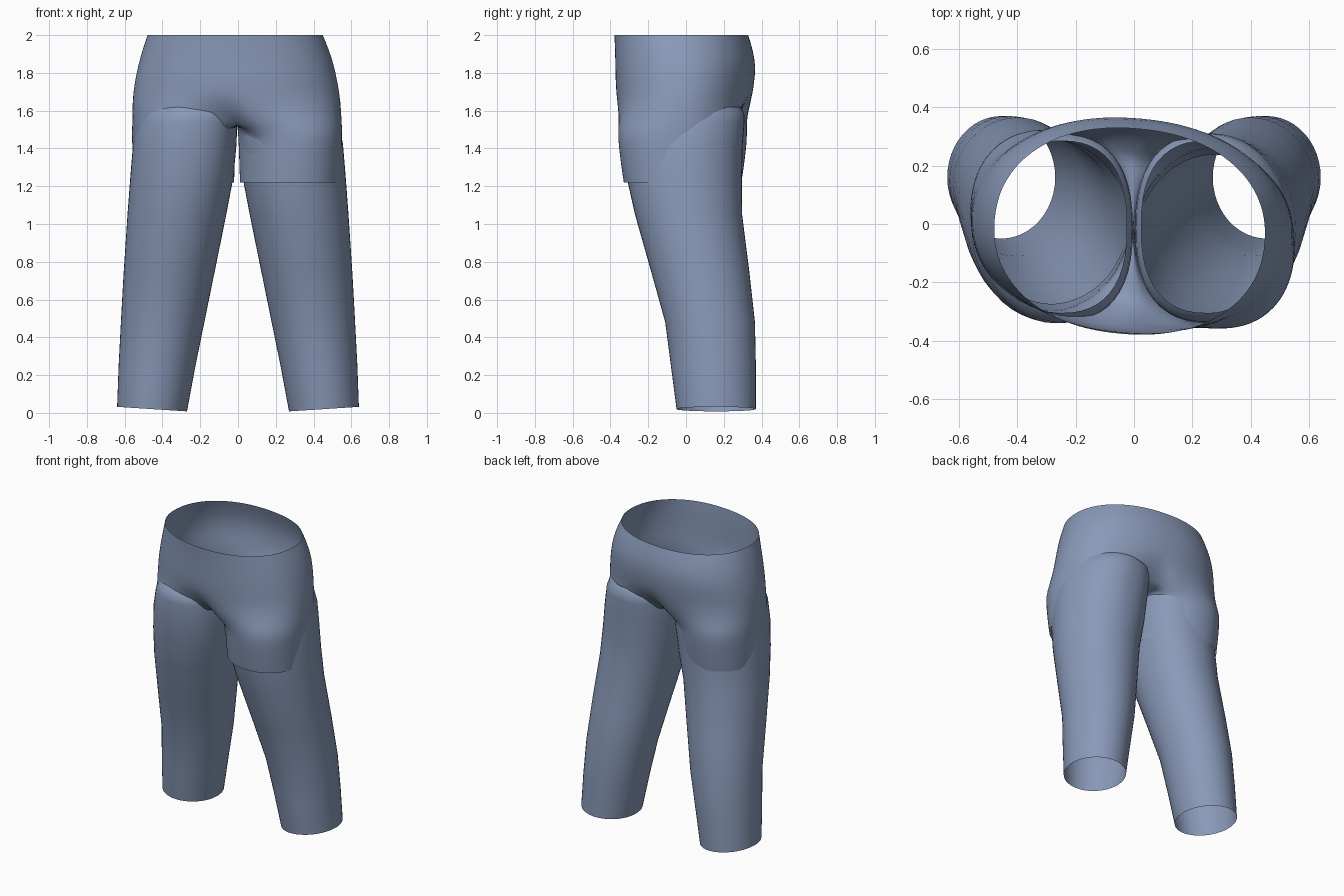
import bpy, bmesh
from math import sin, cos, pi, radians, copysign

if "Cube" in bpy.data.objects:
    bpy.data.objects.remove(bpy.data.objects["Cube"])

cloth = bpy.data.materials.new("slate_blue")
cloth.diffuse_color = (0.25, 0.32, 0.48, 1)
cloth.use_nodes = True
cloth.node_tree.nodes["Principled BSDF"].inputs["Base Color"].default_value = cloth.diffuse_color


def make_object(name, bm, subdivide=0):
    bmesh.ops.remove_doubles(bm, verts=bm.verts, dist=0.0005)
    bmesh.ops.recalc_face_normals(bm, faces=bm.faces)
    for f in bm.faces:
        f.smooth = True
    me = bpy.data.meshes.new(name)
    bm.to_mesh(me)
    bm.free()
    me.materials.append(cloth)
    ob = bpy.data.objects.new(name, me)
    bpy.context.collection.objects.link(ob)
    if subdivide:
        mod = ob.modifiers.new("Smooth", 'SUBSURF')
        mod.levels = mod.render_levels = subdivide
    return ob


def loft(bm, rings, closed):
    rows = [[bm.verts.new(p) for p in ring] for ring in rings]
    for a, b in zip(rows, rows[1:]):
        n = len(a)
        for i in range(n if closed else n - 1):
            j = (i + 1) % n
            bm.faces.new((a[i], a[j], b[j], b[i]))


def spow(v, e):
    return copysign(abs(v) ** e, v)


# Trouser legs: z, inner x, outer x, front y, back y, squareness of inner half
LEG = [
    (0.02, 0.27, 0.640, -0.05, 0.370, 1.00),
    (0.25, 0.225, 0.632, -0.08, 0.370, 1.00),
    (0.48, 0.178, 0.620, -0.11, 0.365, 1.00),
    (0.75, 0.123, 0.605, -0.185, 0.335, 0.98),
    (1.05, 0.062, 0.585, -0.270, 0.297, 0.95),
    (1.25, 0.024, 0.570, -0.315, 0.296, 0.88),
    (1.42, 0.008, 0.556, -0.335, 0.300, 0.82),
    (1.54, 0.004, 0.535, -0.340, 0.310, 0.80),
    (1.59, 0.008, 0.515, -0.335, 0.308, 0.80),
    (1.62, 0.025, 0.490, -0.305, 0.285, 0.80),
]


def leg(name, side):
    rings = []
    for z, x0, x1, y0, y1, e in LEG:
        ring = []
        for i in range(48):
            t = 2 * pi * i / 48
            ex = e if cos(t) < 0 else 1.0
            c, s = spow(cos(t), ex), spow(sin(t), ex)
            dz = 0.012 * c if z < 0.1 else 0
            ring.append((side * ((x0 + x1) / 2 + (x1 - x0) / 2 * c),
                         (y0 + y1) / 2 + (y1 - y0) / 2 * s, z + dz))
        rings.append(ring)
    bm = bmesh.new()
    loft(bm, rings, True)
    make_object(name, bm)


leg("right_leg", 1)
leg("left_leg", -1)

# Hip section: slightly twisted waist tube dividing into two short leg sleeves
M, K = 28, 12
TWIST = radians(-5)


def body_arc(rx, ry):
    pts = []
    for i in range(M + 1):
        a = -pi / 2 + pi * i / M
        x, y = rx * spow(cos(a), 0.92), ry * spow(sin(a), 0.92)
        pts.append((x * cos(TWIST) - y * sin(TWIST),
                    x * sin(TWIST) + y * cos(TWIST)))
    return pts


def sleeve_ring(cx, cy, rx, ry):
    half = radians(130)
    angles = [-half + 2 * half * i / M for i in range(M + 1)]
    angles += [half + (2 * pi - 2 * half) * k / K for k in range(1, K)]
    pts = []
    for a in angles:
        # bulges at the outer front, recedes at the outer back and inner side
        w = sin(2 * a)
        r = 1 - 0.05 * w if cos(a) > 0 else 1 - 0.04 * abs(w)
        pts.append((cx + r * rx * spow(cos(a), 0.93), cy + r * ry * spow(sin(a), 0.93)))
    return pts


# z, centre x, centre y, half width, half depth
WAIST = [(2.0, -0.015, -0.025, 0.465, 0.353), (1.93, -0.012, -0.012, 0.492, 0.362),
         (1.84, -0.010, -0.002, 0.520, 0.370), (1.74, -0.010, -0.006, 0.540, 0.364),
         (1.65, -0.008, -0.010, 0.553, 0.352)]
CROTCH_Z = 1.54
SLEEVE = [(1.48, 0.280, -0.030, 0.276, 0.312), (1.40, 0.281, -0.028, 0.273, 0.308),
          (1.30, 0.281, -0.026, 0.270, 0.297), (1.22, 0.280, -0.026, 0.266, 0.285)]

bm = bmesh.new()
for side in (1, -1):
    def place(pts, z, cx=-0.005, cy=-0.018):
        return [(cx + side * x, cy + side * y, z) for x, y in pts]

    # Crotch ring blends the half waist into the sleeve and closes on the seam
    mix = []
    target = sleeve_ring(0.280, -0.025, 0.277, 0.318)
    for i, (a, b) in enumerate(zip(body_arc(0.555, 0.35), target)):
        w = 0.45 + 0.4 * i / M
        mix.append((a[0] + w * (b[0] - a[0]), a[1] + w * (b[1] - a[1])))
    mix[0], mix[M] = (0, -0.26), (0, 0.26)
    mix[1] = (0.045, mix[1][1])
    mix[M - 1] = (0.06, 0.255)
    seam = [(0, 0.26 - 0.52 * k / K) for k in range(1, K)]
    upper = [place(body_arc(rx, ry), z, cx, cy) for z, cx, cy, rx, ry in WAIST]
    upper.append(place(mix, CROTCH_Z))
    loft(bm, upper, False)
    lower = [place(mix + seam, CROTCH_Z)]
    lower += [place(sleeve_ring(*s[1:]), s[0]) for s in SLEEVE]
    loft(bm, lower, True)
make_object("hip_section", bm, 1)
